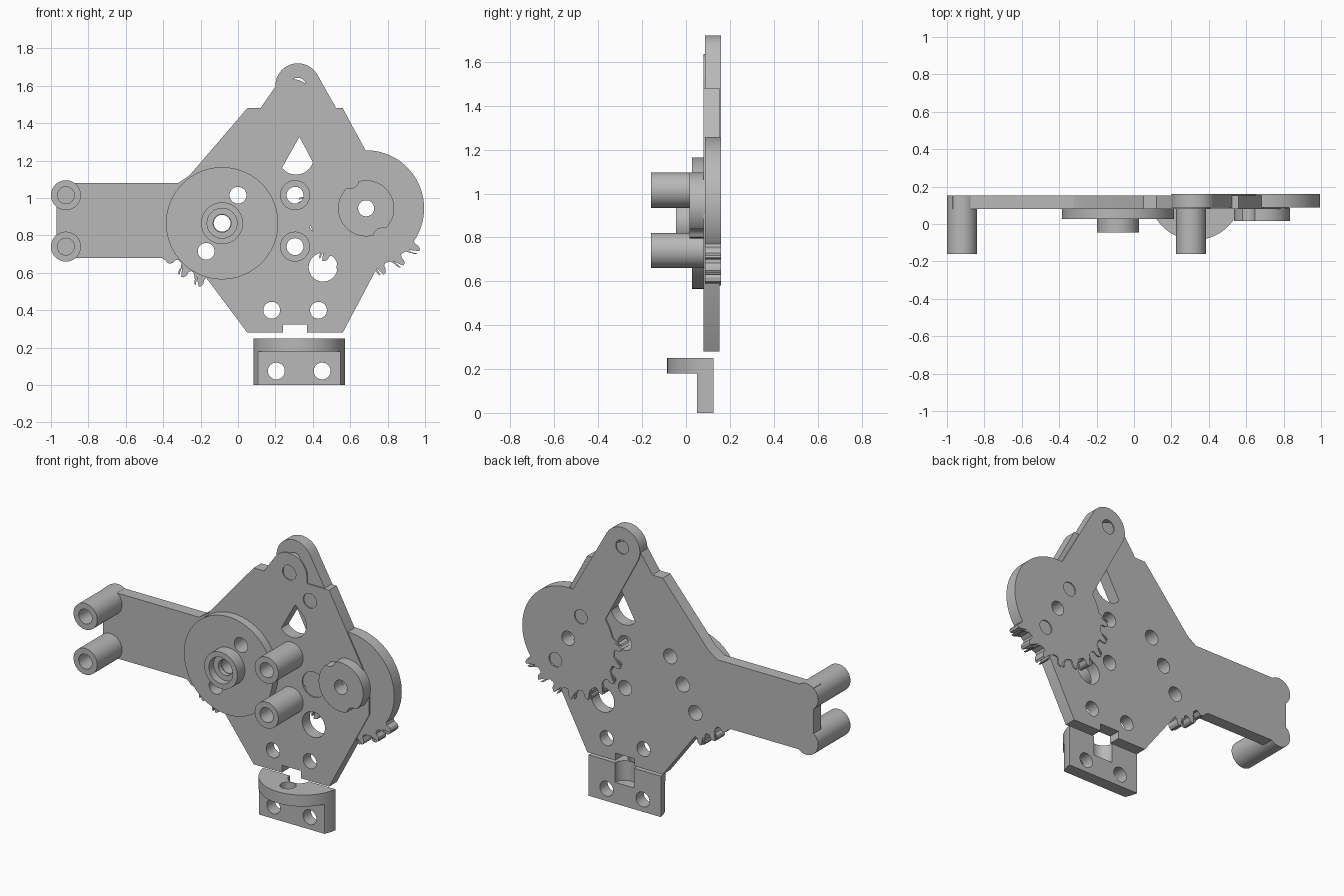
import bpy, bmesh
from math import sin, cos, pi, radians, degrees, atan2, asin, acos, sqrt
from mathutils import Matrix

old = bpy.data.objects.get("Cube")
if old:
    bpy.data.objects.remove(old, do_unlink=True)

grey = bpy.data.materials.new("plain grey")
grey.use_nodes = True
colour = (0.48, 0.48, 0.48, 1)
grey.diffuse_color = colour
grey.node_tree.nodes["Principled BSDF"].inputs["Base Color"].default_value = colour

BORE = 0.045
parts = []


def arc(c, r, a, b, n=32):
    """Points along an arc, angles in degrees."""
    return [(c[0] + r * cos(radians(a + (b - a) * i / n)),
             c[1] + r * sin(radians(a + (b - a) * i / n))) for i in range(n + 1)]


def circle(c, r, n=48):
    return arc(c, r, 0, 360, n)[:-1]


def slab(name, outline, holes, lo, hi, upright=True):
    """Extrude a profile with holes: along y when upright, else along z."""
    cu = bpy.data.curves.new(name, "CURVE")
    cu.dimensions, cu.fill_mode = "2D", "BOTH"
    cu.extrude = (hi - lo) / 2
    for pts in [outline] + holes:
        sp = cu.splines.new("POLY")
        sp.points.add(len(pts) - 1)
        for p, (u, v) in zip(sp.points, pts):
            p.co = (u, v, 0, 1)
        sp.use_cyclic_u = True
    tmp = bpy.data.objects.new(name + "_profile", cu)
    bpy.context.collection.objects.link(tmp)
    bpy.context.view_layer.update()
    me = bpy.data.meshes.new_from_object(
        tmp.evaluated_get(bpy.context.evaluated_depsgraph_get()))
    bpy.data.objects.remove(tmp, do_unlink=True)
    mid = (lo + hi) / 2
    if upright:
        move = Matrix.Translation((0, mid, 0)) @ Matrix.Rotation(pi / 2, 4, "X")
    else:
        move = Matrix.Translation((0, 0, mid))
    me.transform(move)
    bm = bmesh.new()
    bm.from_mesh(me)
    bmesh.ops.remove_doubles(bm, verts=bm.verts, dist=1e-5)
    bmesh.ops.recalc_face_normals(bm, faces=bm.faces)
    bm.to_mesh(me)
    bm.free()
    me.materials.clear()
    me.materials.append(grey)
    ob = bpy.data.objects.new(name, me)
    bpy.context.collection.objects.link(ob)
    parts.append(ob)
    return ob


def cut(ob, cutters):
    for c in cutters:
        c.hide_render = True
        m = ob.modifiers.new("cut", "BOOLEAN")
        m.operation, m.object, m.solver = "DIFFERENCE", c, "EXACT"
    bpy.context.view_layer.update()
    me = bpy.data.meshes.new_from_object(
        ob.evaluated_get(bpy.context.evaluated_depsgraph_get()))
    ob.modifiers.clear()
    ob.data = me


def toothed(c, root, start, end, teeth):
    """Arc of a gear with rounded teeth at the given angles."""
    pts = [(a, root) for a in range(int(start), int(end) + 1, 3)
           if all(abs(a - t) > 6 for t in teeth)]
    for t in teeth:
        for off, h in ((5.5, 0), (4, .012), (4.3, .035), (3, .05), (1.2, .056)):
            pts += [(t - off, root + h), (t + off, root + h)]
    # order around the gear, keeping each tooth flank in sequence
    def key(p):
        near = min(teeth, key=lambda t: abs(t - p[0]))
        d = p[0] - near
        if abs(d) > 6:
            return (p[0], 0)
        side = 1 if d > 0 else -1
        return (near + side * 0.5, -side * (p[1] - root) * -1)
    pts = [p for p in pts if p[0] >= start]
    pts.sort(key=lambda p: (key(p)[0], key(p)[1] if p[0] < min(
        teeth, key=lambda t: abs(t - p[0])) else -abs(p[1])))
    return [(c[0] + r * cos(radians(a)), c[1] + r * sin(radians(a))) for a, r in pts]


# Key centres in the front plane (x, z)
hub = (-0.085, 0.865)
pivot = (0.685, 0.945)
tip = (0.32, 1.6)
tab = (0.29, 1.515)
post_at = [(x, z) for x in (-0.92, 0.305) for z in (1.015, 0.74)]
disc_holes = [hub, (0, 1.015), (-0.17, 0.715)]

# Main plate with side arm, gear teeth, top tab and bottom notch
outline = [(0.05, 1.48), (-0.26, 1.12), (-0.32, 1.08), (-0.97, 1.08), (-0.97, 0.68), (-0.41, 0.68)]
outline += toothed(hub, 0.305, 213, 254, [214.5, 231.5, 248.5])
outline += [(0.05, 0.28), (0.24, 0.28), (0.24, 0.325), (0.37, 0.325), (0.37, 0.28),
            (0.56, 0.28), (0.83, 0.79), (0.83, 0.98), (0.56, 1.48), (0.41, 1.48)]
outline += arc(tab, 0.12, 0, 148, 24) + [(0.12, 1.48)]
window = [(0.33, 1.33)] + arc((0.31, 1.22), 0.095, 218, 410, 24)
plate_holes = [circle(c, BORE) for c in post_at[2:] + disc_holes
               + [tab, pivot, (0.43, 1.38), (0.18, 0.4), (0.43, 0.4)]]
plate_holes += [circle((0.455, z), 0.077) for z in (0.875, 0.63)]
slab("main_plate", outline, plate_holes + [window], 0.08, 0.153)

# Spacer posts; the outer pair runs through to the back of the arm
for i, c in enumerate(post_at):
    slab("spacer_post_%d" % (i + 1), circle(c, 0.08), [circle(c, BORE)],
         -0.16, 0.153 if i < 2 else 0.082)

# Large disc and its counterbored boss
slab("large_disc", circle(hub, 0.3, 96), [circle(c, BORE) for c in disc_holes], 0.028, 0.081)
slab("boss_ring", circle(hub, 0.112), [circle(hub, 0.08)], -0.045, 0.029)
slab("boss_floor", circle(hub, 0.081), [circle(hub, 0.048)], 0.0, 0.029)

# Gear lever: rounded arm joined to a part-toothed gear
dx, dz = tip[0] - pivot[0], tip[1] - pivot[1]
lean = degrees(atan2(dz, dx))
spread = degrees(asin(0.12 / 0.31))
lever = arc(tip, 0.12, lean - 90, lean + 90)
lever += toothed(pivot, 0.31, lean + spread, lean - spread + 360,
                 [174 + 18.25 * i for i in range(9)])
row = [(pivot[0] + dx * k, pivot[1] + dz * k) for k in (-0.235, 0, 0.235)]
slab("gear_lever", lever, [circle(c, 0.043) for c in row + [tip]], 0.087, 0.16)

# Small wheel with two scalloped notches facing the lever holes
wheel = []
for i in range(120):
    a = 2 * pi * i / 120
    r = 0.15
    for n in (radians(lean), radians(lean + 180)):
        side = 0.176 * sin(a - n)
        if cos(a - n) > 0 and abs(side) < 0.048:
            r = min(r, 0.176 * cos(a - n) - sqrt(0.048 ** 2 - side ** 2))
    wheel.append((pivot[0] + r * cos(a), pivot[1] + r * sin(a)))
slab("small_wheel", wheel, [circle(pivot, 0.043)], 0.015, 0.086)


# Foot bracket: flange and wall are slices of one round disc
foot = (0.3275, 0.162)


def segment(y_front, y_back):
    r = 0.2475
    a = degrees(acos((foot[1] - y_back) / r))
    b = degrees(acos(max(-1, min(1, (foot[1] - y_front) / r))))
    return arc(foot, r, 270 - a, 270 - b) + arc(foot, r, 270 + b, 270 + a)


flange = slab("bracket_flange", segment(-0.0855, 0.125),
              [circle((foot[0], 0.015), BORE)], 0.18, 0.25, False)
wall = slab("bracket_wall", segment(0.05, 0.125), [], 0, 0.18, False)
notch = slab("notch_cutter", circle((foot[0], 0.127), 0.065), [], 0.13, 0.3, False)
bolts = [slab("bolt_cutter", circle((x, 0.075), BORE), [], 0, 0.2) for x in (0.205, 0.45)]
cut(flange, [notch])
cut(wall, [notch] + bolts)
for c in [notch] + bolts:
    parts.remove(c)
    bpy.data.objects.remove(c, do_unlink=True)

# Smooth round sides, keep edges sharp
bpy.ops.object.select_all(action="DESELECT")
for ob in parts:
    ob.select_set(True)
bpy.context.view_layer.objects.active = parts[0]
bpy.ops.object.shade_smooth_by_angle(angle=radians(30))
